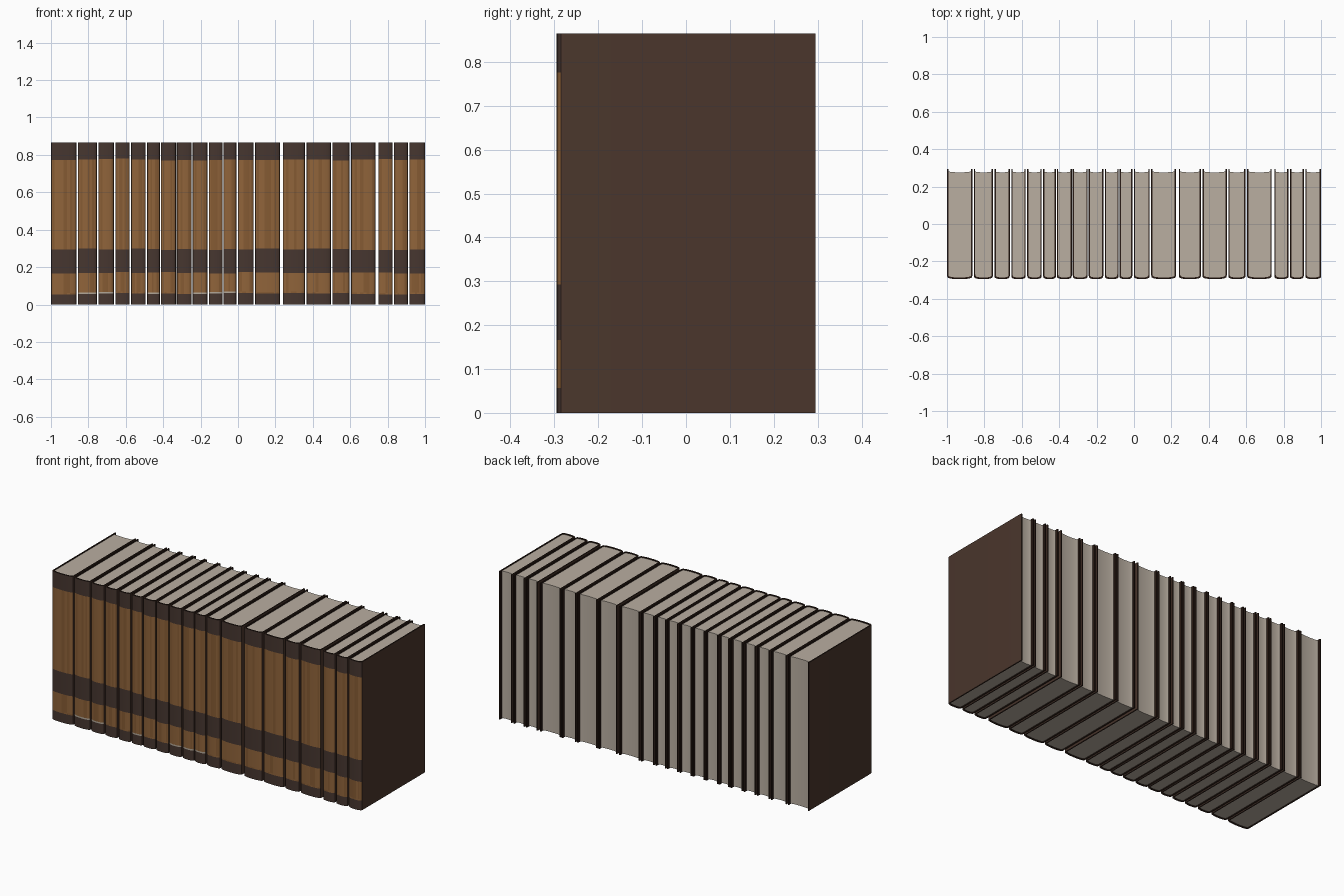
import bpy
import bmesh
import random
from math import sin, cos, pi, sqrt

random.seed(4)
if "Cube" in bpy.data.objects:
    bpy.data.objects.remove(bpy.data.objects["Cube"])


def material(name, r, g, b):
    mat = bpy.data.materials.new(name)
    mat.use_nodes = True
    color = [(c / 255) ** 2.2 for c in (r, g, b)] + [1]
    mat.diffuse_color = color
    mat.node_tree.nodes["Principled BSDF"].inputs["Base Color"].default_value = color
    return mat


cover_mat = material("cover_brown", 76, 57, 48)
edge_mat = material("dark_cover_edge", 46, 33, 27)
band_mat = material("dark_spine_band", 72, 57, 51)
tan_mat = material("tan_spine", 143, 100, 61)
streak_mat = material("tan_spine_streak", 132, 91, 54)
trim_mat = material("pale_trim", 176, 165, 150)
page_mat = material("page_paper", 184, 173, 160)
COVER_MATS = [cover_mat, edge_mat, band_mat, tan_mat, streak_mat, trim_mat]
COVER, EDGE, BAND, TAN, STREAK, TRIM = range(6)

HEIGHT, DEPTH, BOARD = 0.865, 0.295, 0.007
STEPS = 12


def finish(name, bm, mats, x):
    bmesh.ops.recalc_face_normals(bm, faces=bm.faces)
    mesh = bpy.data.meshes.new(name)
    bm.to_mesh(mesh)
    bm.free()
    for mat in mats:
        mesh.materials.append(mat)
    obj = bpy.data.objects.new(name, mesh)
    obj.location.x = x
    bpy.context.collection.objects.link(obj)
    return obj


def u_profile(half, front, bulge):
    """Board, rounded spine, board, seen from above."""
    arc = [pi * (i / STEPS - 0.5) for i in range(STEPS + 1)]
    pts = [(half * sin(a), front - bulge * sqrt(max(cos(a), 0))) for a in arc]
    return [(-half, DEPTH)] + pts + [(half, DEPTH)]


def make_cover(name, x, half, trimmed):
    outer = u_profile(half, -0.275, 0.02)
    inner = u_profile(half - BOARD, -0.27, 0.016)
    # Band heights vary a little from book to book
    wobble = [random.uniform(-0.005, 0.005) for _ in range(4)]
    low = 0.057 + wobble[0]
    levels = [0, low, low + 0.008, 0.17 + wobble[1], 0.295 + wobble[2],
              0.775 + wobble[3], HEIGHT]
    stripes = [BAND, TRIM if trimmed else TAN, TAN, BAND, TAN, BAND]

    bm = bmesh.new()
    outs = [[bm.verts.new((px, py, z)) for px, py in outer] for z in levels]
    ins = [[bm.verts.new((px, py, z)) for px, py in inner] for z in levels]

    def quad(a, b, c, d, mat):
        bm.faces.new((a, b, c, d)).material_index = mat

    last = len(outer) - 1
    for k, stripe in enumerate(stripes):
        o, p, i, j = outs[k], outs[k + 1], ins[k], ins[k + 1]
        for n in range(last):
            mat = COVER
            if 2 <= n <= last - 3:
                mat = stripe
                if stripe == TAN and random.random() < 0.35:
                    mat = STREAK
            quad(o[n], o[n + 1], p[n + 1], p[n], mat)
            quad(i[n + 1], i[n], j[n], j[n + 1], EDGE)
        # Back edges of both boards
        for n in (0, last):
            quad(o[n], i[n], j[n], p[n], EDGE)
    # Top and bottom edges
    for n in range(last):
        quad(outs[0][n], outs[0][n + 1], ins[0][n + 1], ins[0][n], COVER)
        quad(outs[-1][n], outs[-1][n + 1], ins[-1][n + 1], ins[-1][n], EDGE)
    return finish(name, bm, COVER_MATS, x)


def make_pages(name, x, half):
    inset = 0.004
    bm = bmesh.new()
    # Rounded at the spine, hollow at the fore edge
    front = u_profile(half - BOARD, -0.27, 0.016)[1:-1]
    back = [(px, 0.285 - 0.009 * sqrt(max(1 - (px / half) ** 2, 0)))
            for px, _ in reversed(front)]
    base = bm.faces.new([bm.verts.new((px, py, inset)) for px, py in front + back])
    top = bmesh.ops.extrude_face_region(bm, geom=[base])["geom"]
    bmesh.ops.translate(bm, vec=(0, 0, HEIGHT - 2 * inset),
                        verts=[v for v in top if isinstance(v, bmesh.types.BMVert)])
    return finish(name, bm, [page_mat], x)


# Centre lines of the gaps between neighbouring books
gaps = [-1, -0.86, -0.75, -0.66, -0.575, -0.49, -0.415, -0.33, -0.245, -0.16,
        -0.08, -0.005, 0.088, 0.232, 0.362, 0.5, 0.6, 0.743, 0.83, 0.912, 1]
gap_width = [0.008] * len(gaps)
gap_width[0] = gap_width[-1] = 0
gap_width[6] = gap_width[7] = gap_width[8] = gap_width[10] = 0.005
gap_width[13] = gap_width[17] = 0.015
trimmed_books = (1, 2, 5, 8, 9, 10)

books = []
for n in range(len(gaps) - 1):
    left = gaps[n] + gap_width[n] / 2
    right = gaps[n + 1] - gap_width[n + 1] / 2
    x, half = (left + right) / 2, (right - left) / 2
    books.append(make_cover(f"book_cover_{n + 1}", x, half, n in trimmed_books))
    books.append(make_pages(f"book_pages_{n + 1}", x, half))

bpy.ops.object.select_all(action="DESELECT")
for obj in books:
    obj.select_set(True)
bpy.context.view_layer.objects.active = books[0]
bpy.ops.object.shade_smooth_by_angle(angle=pi / 6)
